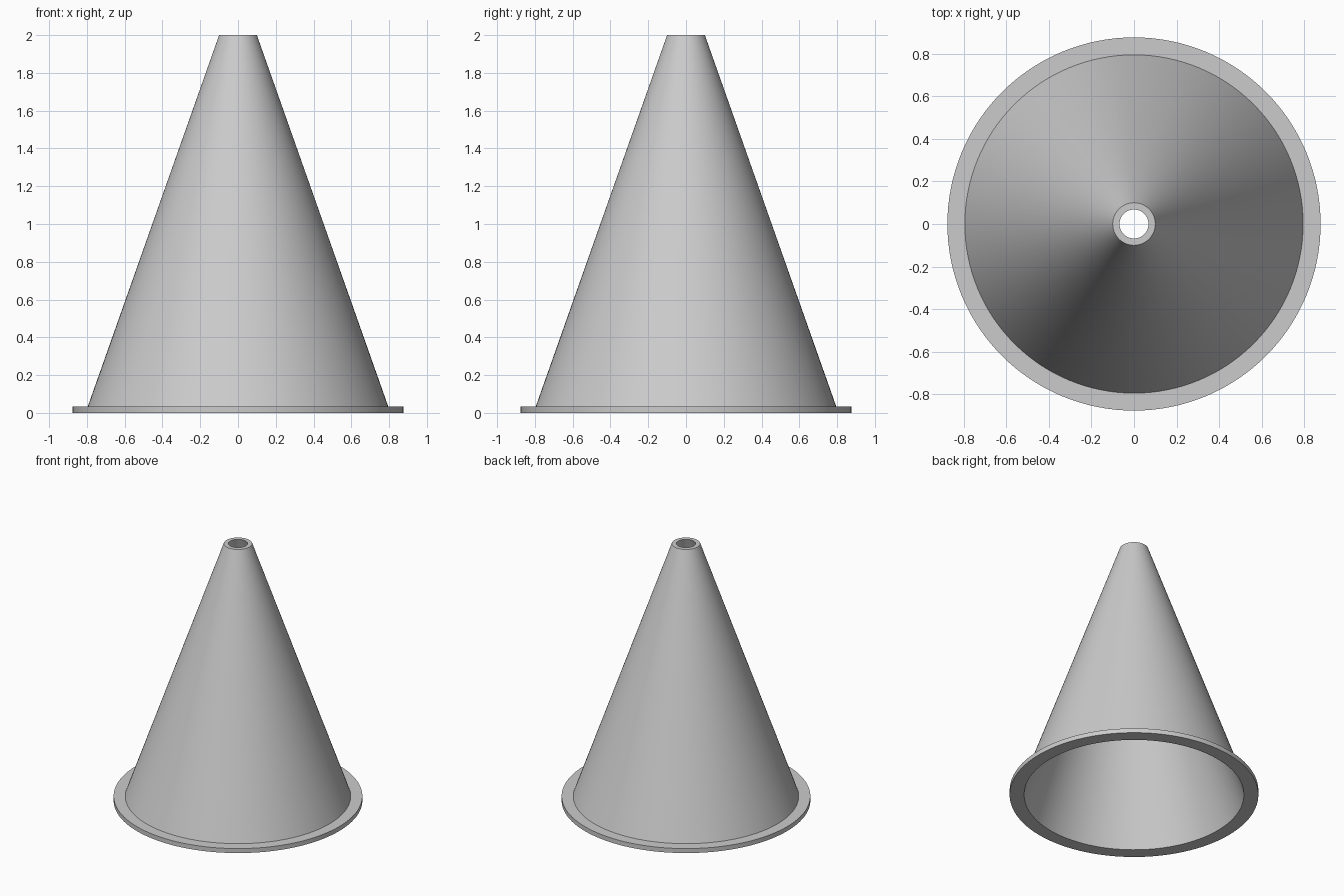
import bpy, bmesh
from math import radians, tau

cube = bpy.data.objects.get("Cube")
if cube:
    bpy.data.objects.remove(cube, do_unlink=True)

SEGMENTS = 128

grey = bpy.data.materials.new("plain_grey")
grey.use_nodes = True
colour = (0.6, 0.6, 0.6, 1)
grey.diffuse_color = colour
grey.node_tree.nodes["Principled BSDF"].inputs["Base Color"].default_value = colour


def lathe(name, profile):
    """Spin a closed (radius, height) profile around the z axis."""
    bm = bmesh.new()
    verts = [bm.verts.new((r, 0, z)) for r, z in profile]
    edges = [bm.edges.new((a, b)) for a, b in zip(verts, verts[1:] + verts[:1])]
    bmesh.ops.spin(bm, geom=verts + edges, cent=(0, 0, 0), axis=(0, 0, 1),
                   angle=tau, steps=SEGMENTS, use_merge=True)
    bmesh.ops.remove_doubles(bm, verts=bm.verts, dist=1e-5)
    bmesh.ops.recalc_face_normals(bm, faces=bm.faces)
    mesh = bpy.data.meshes.new(name)
    bm.to_mesh(mesh)
    bm.free()
    mesh.materials.append(grey)
    obj = bpy.data.objects.new(name, mesh)
    bpy.context.collection.objects.link(obj)
    bpy.ops.object.select_all(action="DESELECT")
    obj.select_set(True)
    bpy.context.view_layer.objects.active = obj
    bpy.ops.object.shade_smooth_by_angle(angle=radians(30))
    return obj


# Hollow cone wall, open at both ends, with its flat base flange
lathe("flanged_hollow_cone", [
    (0.775, 0), (0.877, 0), (0.877, 0.035),
    (0.795, 0.035), (0.1, 2), (0.068, 2),
])
